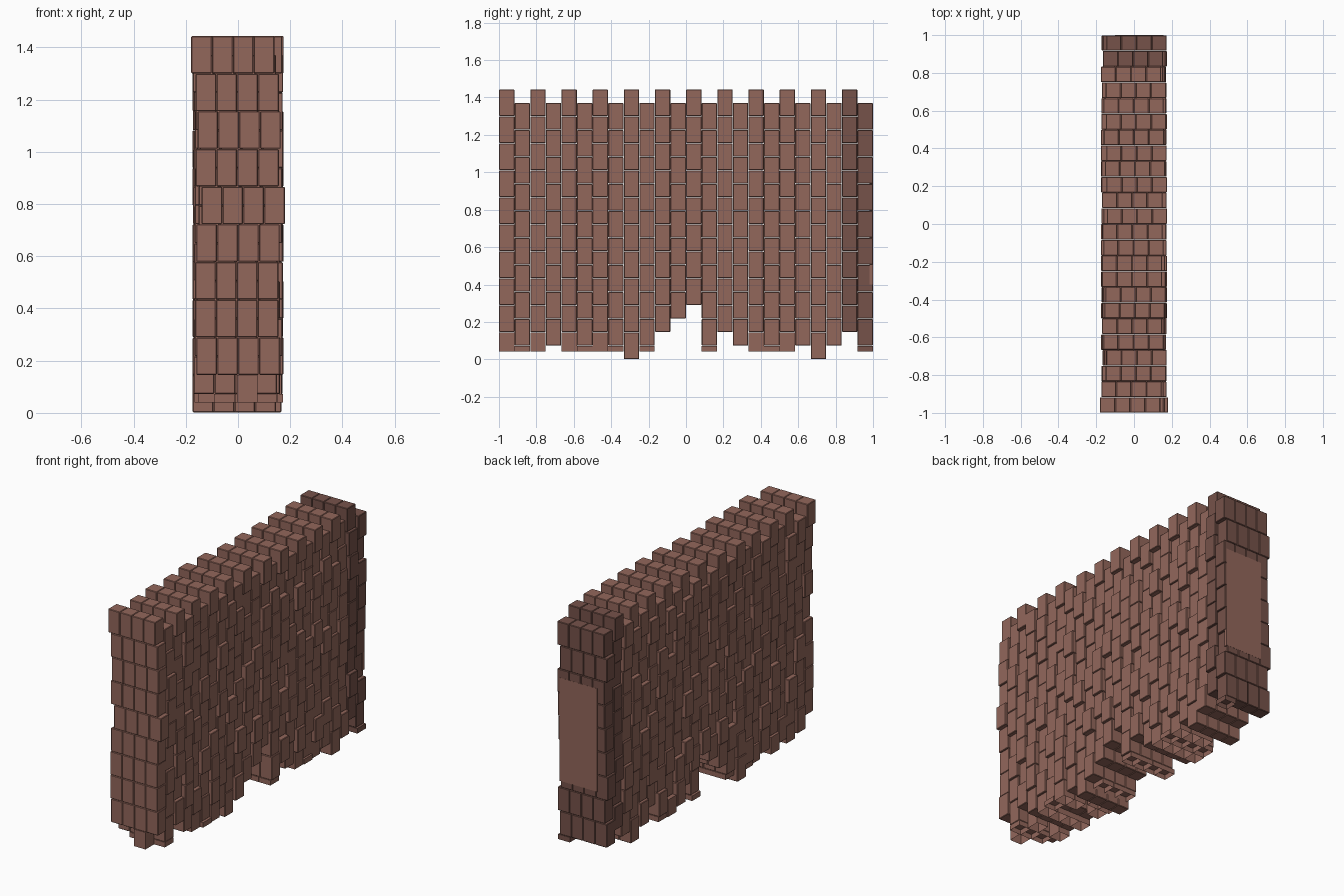
import bpy, bmesh, random
from mathutils import Vector

if "Cube" in bpy.data.objects:
    bpy.data.objects.remove(bpy.data.objects["Cube"])

random.seed(4)
COL = 2 / 24          # column depth along the wall
STEP = 0.1443         # brick height
BW = 0.08             # brick width across the wall
GAP = 0.0015


def material(name, rgb):
    m = bpy.data.materials.new(name)
    m.diffuse_color = (*rgb, 1)
    m.use_nodes = True
    m.node_tree.nodes["Principled BSDF"].inputs["Base Color"].default_value = m.diffuse_color
    return m


def finish(bm, name, mat):
    mesh = bpy.data.meshes.new(name)
    bm.to_mesh(mesh)
    bm.free()
    mesh.materials.append(mat)
    ob = bpy.data.objects.new(name, mesh)
    bpy.context.collection.objects.link(ob)
    return ob


def add_box(bm, lo, hi):
    lo, hi = Vector(lo), Vector(hi)
    verts = bmesh.ops.create_cube(bm, size=1)["verts"]
    for v in verts:
        v.co = Vector([(lo[k] + hi[k]) / 2 + v.co[k] * (hi[k] - lo[k]) for k in range(3)])
    return verts


def add_brick(bm, lo, hi, hollow):
    verts = add_box(bm, lo, hi)
    if hollow:
        # broken bottom brick: open underneath
        faces = {f for v in verts for f in v.link_faces}
        low = min(faces, key=lambda f: f.calc_center_median().z)
        bmesh.ops.delete(bm, geom=[low], context='FACES_ONLY')
    else:
        edges = list({e for v in verts for e in v.link_edges})
        bmesh.ops.bevel(bm, geom=edges, offset=0.003, segments=1, affect='EDGES')


light = material("brick", (0.29, 0.135, 0.105))
dark = material("dark_brick", (0.18, 0.085, 0.068))

# lowest point of each column, front to back
base = [.04, .04, .04, .075, .04, .04, .04, .04, 0, .04, .15, .22,
        .295, .04, .15, .075, .04, .04, .04, .075, 0, .075, .15, .04]
# sideways shift of the courses on the front end, top to bottom
front_shift = [-.02, -.003, .004, -.003, .02, 0, -.005, -.005, 0, -.005]


def build_columns(name, cols, mat):
    bm = bmesh.new()
    for i in cols:
        y = -1 + i * COL
        top = 1.444 if i % 2 == 0 else 1.371
        for c in range(10):
            z1 = top - c * STEP
            z0 = z1 - STEP
            if z1 < base[i] + 0.02:
                break
            cut = z0 < base[i] - 0.02
            z0 = max(z0, base[i]) if cut else max(z0, 0)
            dx = front_shift[c] if i == 0 else random.uniform(-.016, .016)
            for b in range(4):
                if cut and random.random() < 0.25:
                    continue
                x = -2 * BW + b * BW + dx
                add_brick(bm, (x + GAP / 2, y + GAP / 2, z0 + (0 if z0 == 0 else GAP / 2)),
                          (x + BW - GAP / 2, y + COL - GAP / 2, z1 - GAP / 2), cut)
    return finish(bm, name, mat)


# main wall and the darker two columns at the back end
build_columns("wall_bricks", range(22), light)
build_columns("end_bricks", range(22, 24), dark)

# smooth mortar patch on the back end
bm = bmesh.new()
add_box(bm, (-0.10, 0.98, 0.40), (0.155, 1.0, 1.03))
finish(bm, "end_patch", light)
